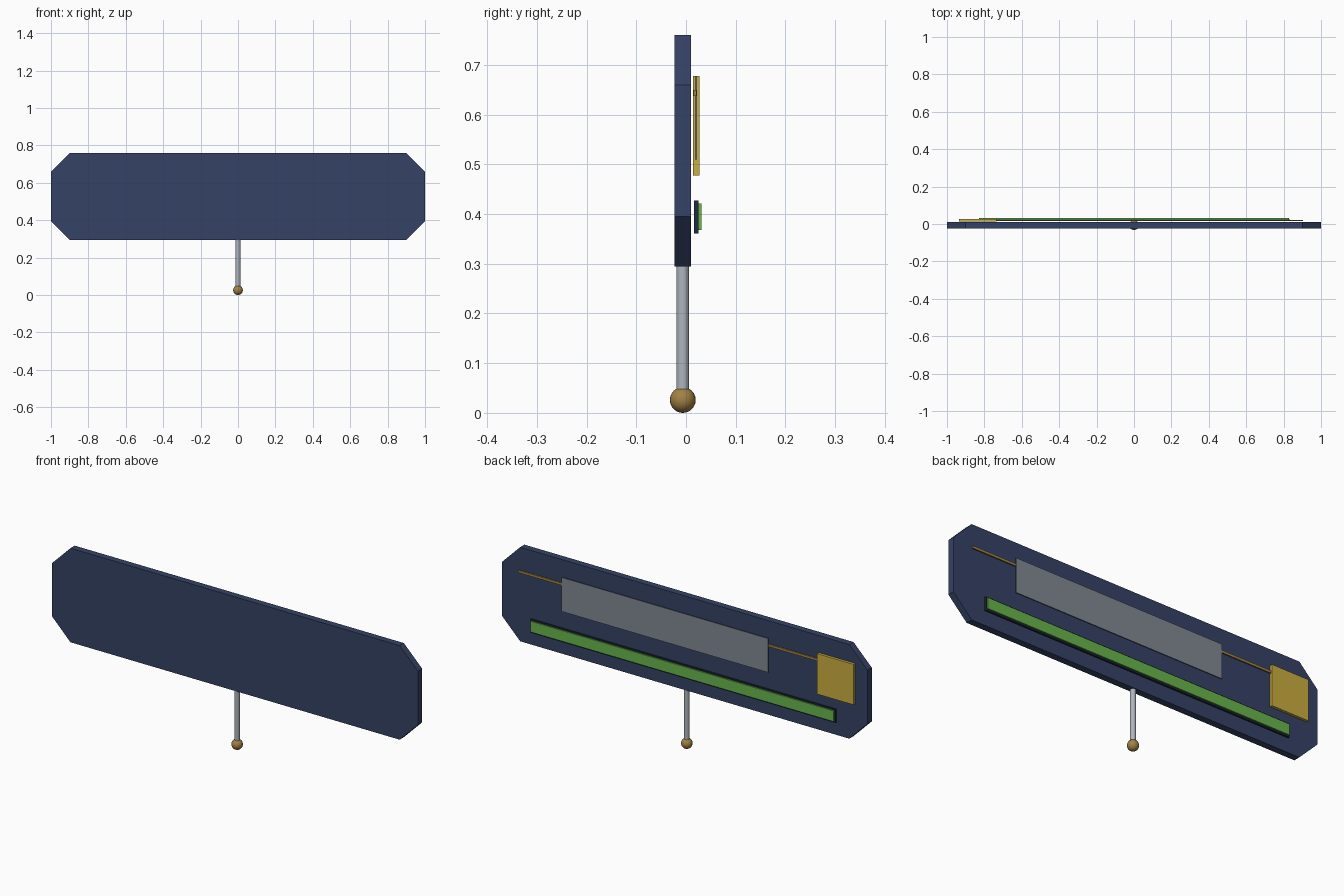
import bpy, bmesh

if "Cube" in bpy.data.objects:
    bpy.data.objects.remove(bpy.data.objects["Cube"])


def material(name, r, g, b):
    m = bpy.data.materials.new(name)
    m.diffuse_color = (r, g, b, 1)
    m.use_nodes = True
    m.node_tree.nodes["Principled BSDF"].inputs["Base Color"].default_value = m.diffuse_color
    return m


navy = material("navy", 0.035, 0.055, 0.13)
dark = material("dark", 0.015, 0.025, 0.045)
green = material("green", 0.14, 0.46, 0.07)
gold = material("gold", 0.60, 0.42, 0.05)
brass = material("brass", 0.36, 0.22, 0.06)
steel = material("steel", 0.42, 0.46, 0.50)
grey = material("grey", 0.22, 0.25, 0.29)


def prism(name, outline, y0, y1, mat):
    """Extrude an x-z outline from y0 to y1."""
    bm = bmesh.new()
    face = bm.faces.new([bm.verts.new((x, y0, z)) for x, z in outline])
    ext = bmesh.ops.extrude_face_region(bm, geom=[face])["geom"]
    bmesh.ops.translate(bm, vec=(0, y1 - y0, 0),
                        verts=[v for v in ext if isinstance(v, bmesh.types.BMVert)])
    bmesh.ops.recalc_face_normals(bm, faces=bm.faces)
    mesh = bpy.data.meshes.new(name)
    bm.to_mesh(mesh)
    bm.free()
    mesh.materials.append(mat)
    ob = bpy.data.objects.new(name, mesh)
    bpy.context.collection.objects.link(ob)
    return ob


def box(name, x0, x1, y0, y1, z0, z1, mat):
    return prism(name, [(x0, z0), (x1, z0), (x1, z1), (x0, z1)], y0, y1, mat)


def finish(name, mat):
    ob = bpy.context.object
    ob.name = name
    ob.data.materials.append(mat)
    bpy.ops.object.shade_smooth_by_angle()


# Main board with chamfered corners
right = [(0.9, 0.295), (1, 0.395), (1, 0.66), (0.9, 0.76)]
left = [(-x, z) for x, z in reversed(right)]
prism("board", right + left, -0.023, 0.01, navy)

# Thin parts on the back face
box("gold_block", -0.935, -0.735, 0.014, 0.027, 0.478, 0.678, gold)
box("rail", -0.74, 0.903, 0.0155, 0.0215, 0.638, 0.65, brass)
box("cover_plate", -0.465, 0.665, 0.018, 0.0222, 0.51, 0.678, grey)
box("strip_base", -0.834, 0.834, 0.016, 0.025, 0.361, 0.427, dark)
box("green_strip", -0.829, 0.829, 0.025, 0.031, 0.368, 0.421, green)

# Support stem and ball foot
bpy.ops.mesh.primitive_cylinder_add(vertices=24, radius=0.013, depth=0.27,
                                    location=(0, -0.0065, 0.165))
finish("stem", steel)
bpy.ops.mesh.primitive_uv_sphere_add(segments=24, ring_count=12, radius=0.026,
                                     location=(0, -0.0065, 0.026))
finish("ball_foot", brass)
